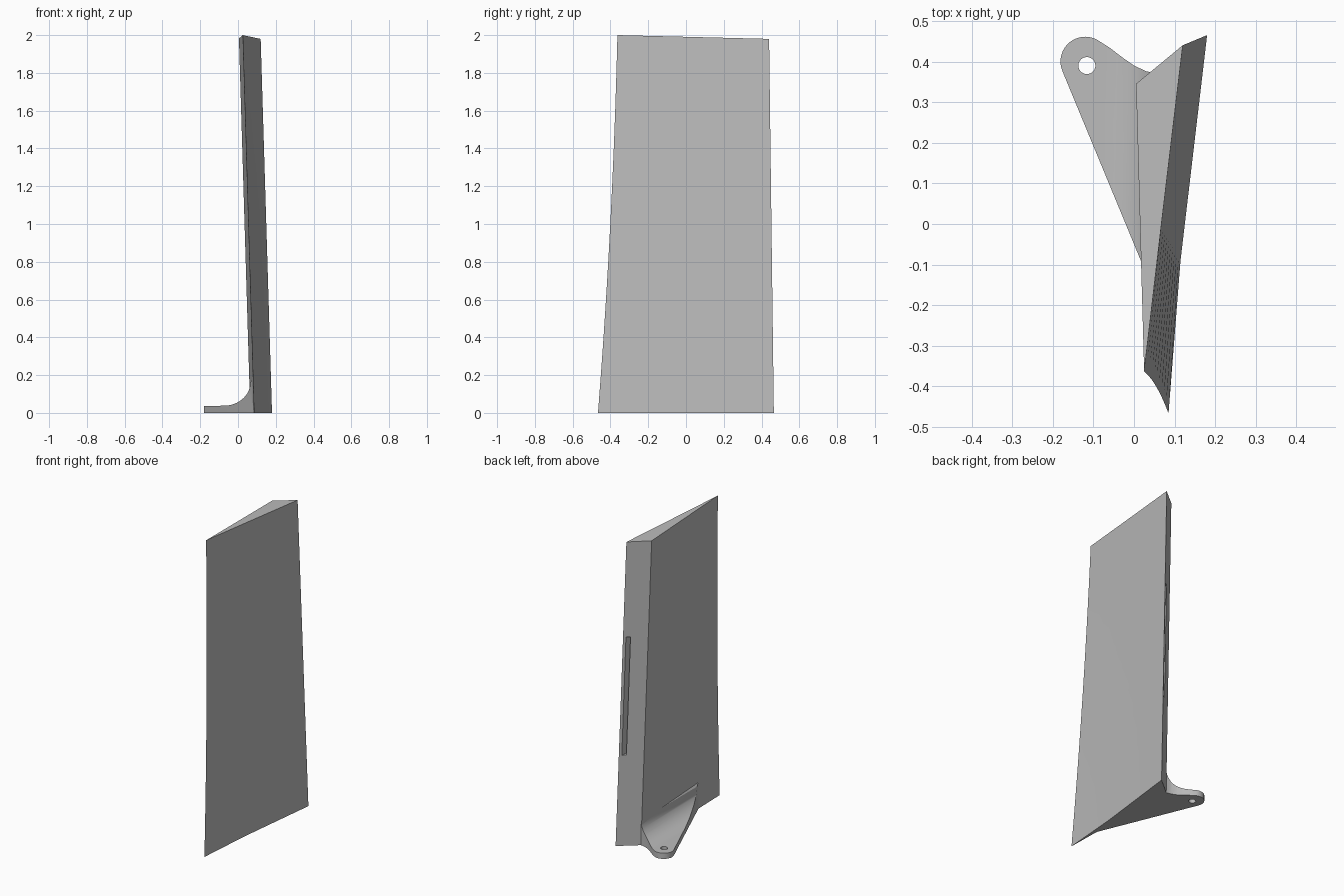
import bpy, bmesh
from math import sin, cos, radians
from mathutils import Vector

if "Cube" in bpy.data.objects:
    bpy.data.objects.remove(bpy.data.objects["Cube"], do_unlink=True)

grey = bpy.data.materials.new("plain grey")
grey.use_nodes = True
GREY = (0.5, 0.5, 0.5, 1)
grey.diffuse_color = GREY
grey.node_tree.nodes["Principled BSDF"].inputs["Base Color"].default_value = GREY


def loft(name, rings):
    """Closed solid through a list of equal-length point rings."""
    bm = bmesh.new()
    loops = [[bm.verts.new(p) for p in ring] for ring in rings]
    for low, high in zip(loops, loops[1:]):
        for i in range(len(low)):
            j = (i + 1) % len(low)
            bm.faces.new((low[i], low[j], high[j], high[i]))
    bm.faces.new(loops[0][::-1])
    bm.faces.new(loops[-1])
    bmesh.ops.recalc_face_normals(bm, faces=bm.faces)
    mesh = bpy.data.meshes.new(name)
    bm.to_mesh(mesh)
    bm.free()
    mesh.materials.append(grey)
    obj = bpy.data.objects.new(name, mesh)
    bpy.context.collection.objects.link(obj)
    return obj


def boolean(obj, tool, operation):
    mod = obj.modifiers.new("cut", "BOOLEAN")
    mod.object, mod.operation, mod.solver = tool, operation, "EXACT"
    bpy.context.view_layer.objects.active = obj
    bpy.ops.object.modifier_apply(modifier=mod.name)
    bpy.data.objects.remove(tool, do_unlink=True)


def smooth(obj, angle):
    bpy.ops.object.select_all(action="DESELECT")
    obj.select_set(True)
    bpy.context.view_layer.objects.active = obj
    bpy.ops.object.shade_smooth_by_angle(angle=radians(angle))


# Leaning panel: swept wedge section at fraction t of the height
def section(t):
    lead_y = -0.466 + 0.158 * t - 0.055 * t * t
    lead = Vector((0.085 - 0.06 * t, lead_y))
    bend = Vector((0.1145 - 0.047 * t, -0.09 + 0.09 * t))
    rear = Vector((0.18 - 0.06 * t, 0.465 - 0.025 * t))
    inner = Vector((0.065 - 0.06 * t, 0.37 - 0.025 * t))
    return lead, bend, rear, inner


def panel_ring(t):
    return [(p.x, p.y, t * (2 - 0.025 * (p.y + 0.363))) for p in section(t)]


panel = loft("panel", [panel_ring(i / 10) for i in range(11)])


# Slot in the rear face, running parallel to the outer face
def slot_ring(z):
    lead, bend, rear, inner = section(z / 2)
    run = (bend - rear).normalized()
    a, b = rear.lerp(inner, 0.12), rear.lerp(inner, 0.3)
    pts = (a - run * 0.06, b - run * 0.06, b + run * 0.3, a + run * 0.3)
    return [(p.x, p.y, z) for p in pts]


boolean(panel, loft("slot_cutter", [slot_ring(0.59), slot_ring(1.36)]), "DIFFERENCE")
smooth(panel, 20)

# Foot bracket: side profile with a concave fillet, trimmed to its plan shape
profile = [(-0.25, 0), (0.085, 0), (0.085, 0.19)]
profile += [(-0.075 + 0.14 * sin(radians(a)), 0.16 - 0.122 * cos(radians(a)))
            for a in range(90, -1, -6)]
profile.append((-0.25, 0.036))
bracket = loft("foot_bracket", [[(x, y, z) for x, z in profile] for y in (-0.5, 0.6)])

tip = Vector((-0.12, 0.4))
plan = [(0.085, -0.255)]
plan += [(tip.x + 0.061 * cos(radians(a)), tip.y + 0.061 * sin(radians(a)))
         for a in range(202, 55, -7)]
plan += [(-0.06, 0.434), (-0.03, 0.411), (0, 0.39), (0.03, 0.376), (0.06, 0.37), (0.085, 0.37)]
trim = loft("plan_trim", [[(x, y, z) for x, y in plan] for z in (-0.1, 0.3)])
boolean(bracket, trim, "INTERSECT")

# Bolt hole
circle = [(-0.116 + 0.021 * cos(radians(a)), 0.39 + 0.021 * sin(radians(a)))
          for a in range(0, 360, 15)]
hole = loft("hole_cutter", [[(x, y, z) for x, y in circle] for z in (-0.1, 0.3)])
boolean(bracket, hole, "DIFFERENCE")
smooth(bracket, 30)
